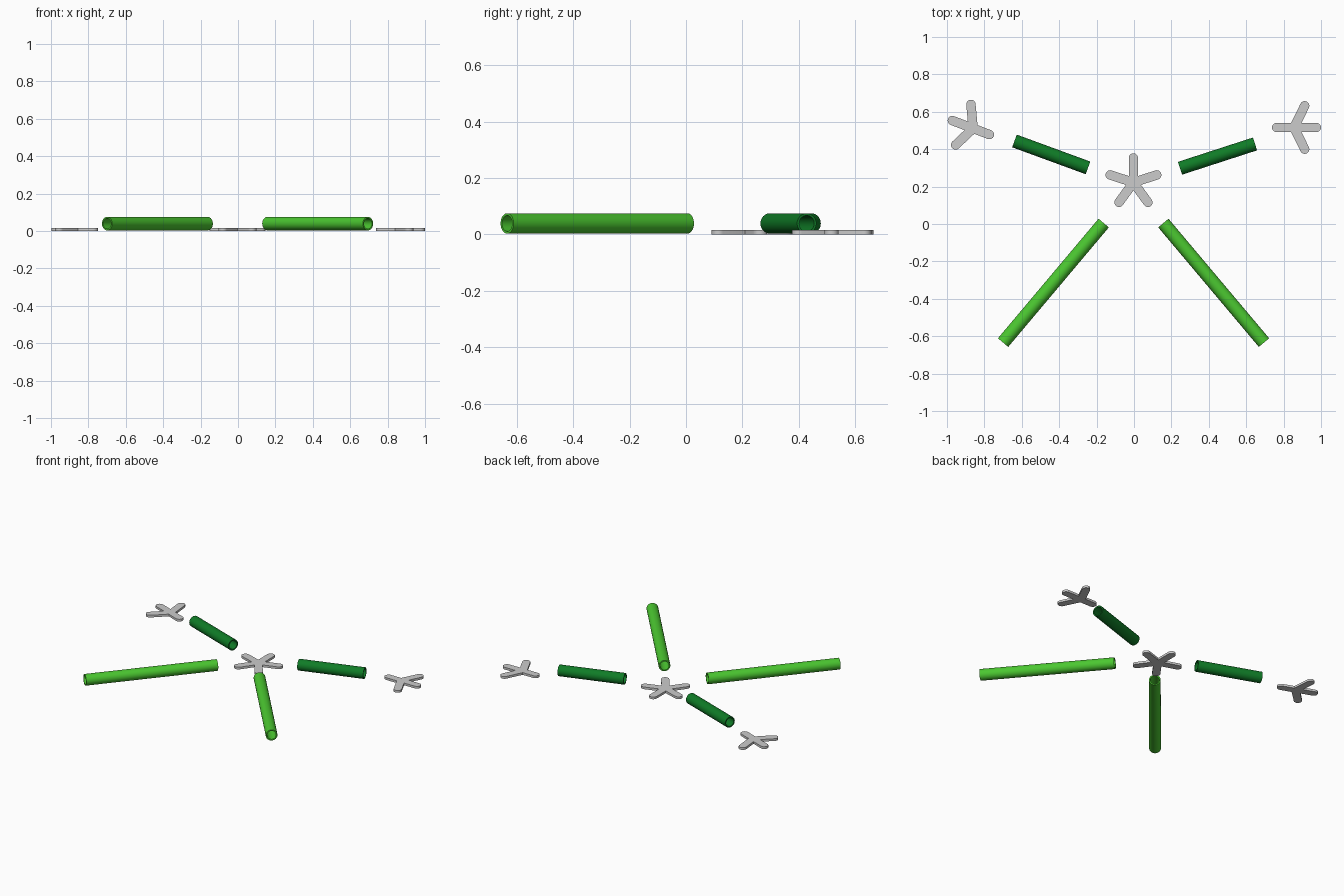
import bpy, bmesh, math
from mathutils import Vector

if "Cube" in bpy.data.objects:
    bpy.data.objects.remove(bpy.data.objects["Cube"])


def material(name, rgb):
    m = bpy.data.materials.new(name)
    m.diffuse_color = (*rgb, 1)
    m.use_nodes = True
    m.node_tree.nodes["Principled BSDF"].inputs["Base Color"].default_value = m.diffuse_color
    return m


LIGHT = material("light_green", (0.07, 0.57, 0.03))
DARK = material("dark_green", (0.005, 0.20, 0.02))
GREY = material("pale_grey", (0.60, 0.60, 0.60))


def finish(bm, name, mat):
    bmesh.ops.recalc_face_normals(bm, faces=bm.faces)
    me = bpy.data.meshes.new(name)
    bm.to_mesh(me)
    bm.free()
    me.materials.append(mat)
    ob = bpy.data.objects.new(name, me)
    bpy.context.collection.objects.link(ob)
    bpy.context.view_layer.objects.active = ob
    ob.select_set(True)
    bpy.ops.object.shade_smooth_by_angle(angle=math.radians(35))
    ob.select_set(False)
    return ob


def tube(name, a, b, mat, outer=0.036, inner=0.028, z=0.039, n=40):
    """Hollow straw lying flat between two points."""
    a, b = Vector((*a, z)), Vector((*b, z))
    side = (b - a).normalized().cross(Vector((0, 0, 1)))
    up = Vector((0, 0, 1))
    bm = bmesh.new()
    rings = []
    for centre, r in ((a, outer), (b, outer), (b, inner), (a, inner)):
        rings.append([bm.verts.new(centre + r * (math.cos(t) * side + math.sin(t) * up))
                      for t in (2 * math.pi * i / n for i in range(n))])
    for k in range(4):
        p, q = rings[k], rings[(k + 1) % 4]
        for i in range(n):
            j = (i + 1) % n
            bm.faces.new((p[i], p[j], q[j], q[i]))
    return finish(bm, name, mat)


def connector(name, centre, arms, turn=0, r=0.025, thick=0.015, steps=10):
    """Flat star of round-ended arms; arms = (angle, length to cap centre)."""
    c = Vector(centre)
    arms = sorted((math.radians((a + turn) % 360), length) for a, length in arms)
    outline = []
    for i, (a, length) in enumerate(arms):
        cap = c + length * Vector((math.cos(a), math.sin(a)))
        for s in range(steps + 1):                      # rounded tip
            t = a - math.pi / 2 + math.pi * s / steps
            outline.append(cap + r * Vector((math.cos(t), math.sin(t))))
        nxt = arms[(i + 1) % len(arms)][0]              # notch to the next arm
        half = ((nxt - a) % (2 * math.pi)) / 2
        t = a + half
        outline.append(c + r / math.sin(half) * Vector((math.cos(t), math.sin(t))))
    bm = bmesh.new()
    base = bm.faces.new([bm.verts.new((p.x, p.y, 0)) for p in outline])
    top = bmesh.ops.extrude_face_region(bm, geom=[base], use_keep_orig=True)
    bmesh.ops.translate(bm, vec=(0, 0, thick),
                        verts=[g for g in top["geom"] if isinstance(g, bmesh.types.BMVert)])
    return finish(bm, name, GREY)


# Long light straws
tube("right_long_straw", (0.157, 0.005), (0.695, -0.634), LIGHT)
tube("left_long_straw", (-0.162, 0.005), (-0.70, -0.634), LIGHT)

# Short dark straws
tube("right_short_straw", (0.246, 0.298), (0.647, 0.428), DARK)
tube("left_short_straw", (-0.246, 0.300), (-0.639, 0.444), DARK)

# Connectors: five-armed body and two four-armed ends
connector("centre_connector", (-0.003, 0.222), [(90 + 72 * k, 0.131) for k in range(5)])
FOUR = [(0, 0.119), (64, 0.129), (180, 0.093), (-64, 0.129)]
connector("right_connector", (0.856, 0.516), FOUR)
connector("left_connector", (-0.860, 0.511), FOUR, turn=159.3)
